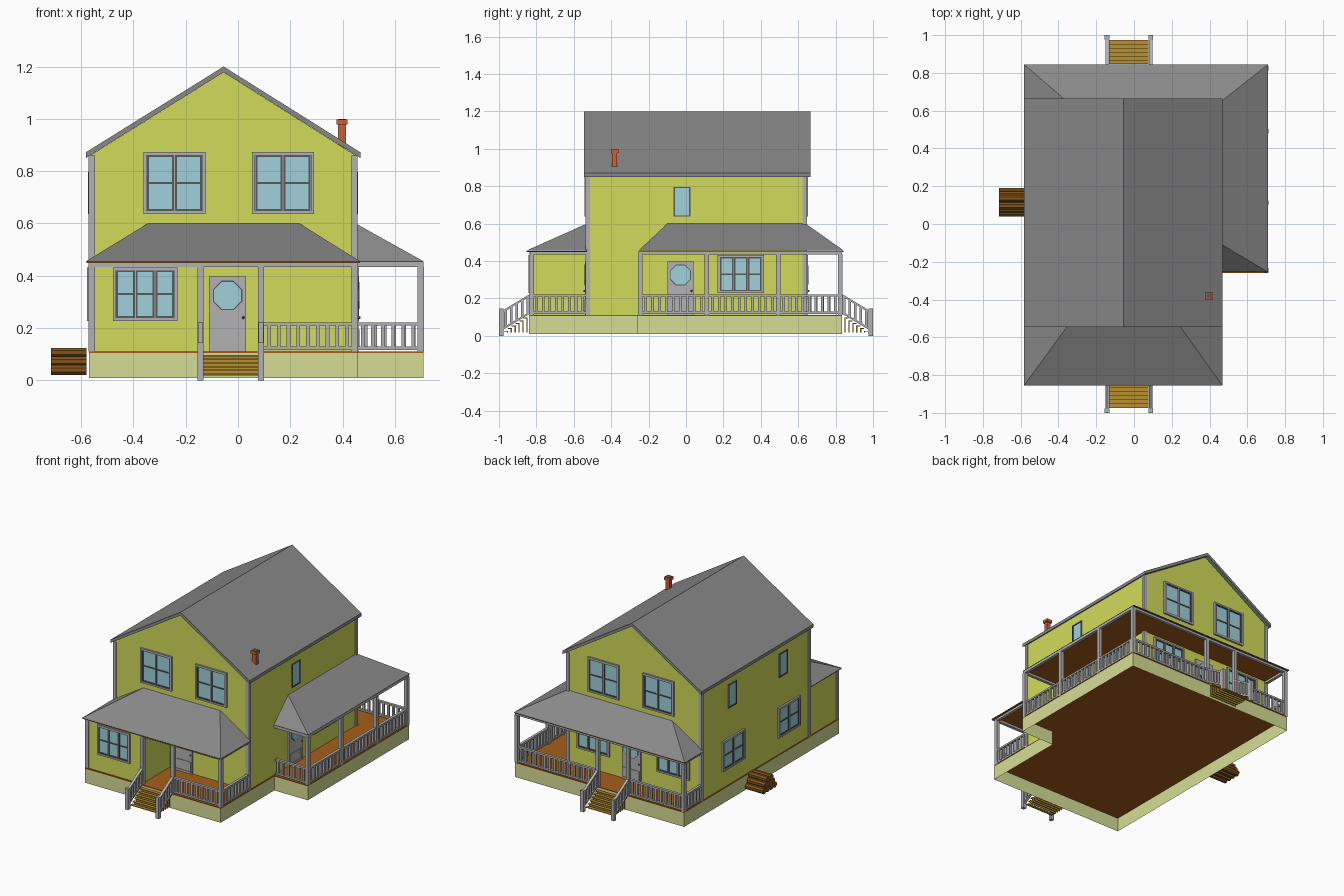
import bpy, bmesh
from math import pi, cos, sin
from mathutils import Matrix, Vector

if "Cube" in bpy.data.objects:
    bpy.data.objects.remove(bpy.data.objects["Cube"])


def material(name, rgb):
    m = bpy.data.materials.new(name)
    m.diffuse_color = (*rgb, 1)
    m.use_nodes = True
    m.node_tree.nodes["Principled BSDF"].inputs["Base Color"].default_value = m.diffuse_color
    return m


WALL = material("wall_yellow", (0.65, 0.71, 0.10))
STONE = material("foundation_pale", (0.67, 0.72, 0.30))
DECK = material("deck_brown", (0.38, 0.11, 0.01))
STEP = material("step_wood", (0.48, 0.28, 0.03))
LOG = material("log_brown", (0.22, 0.09, 0.01))
GLASS = material("glass_blue", (0.35, 0.64, 0.72))
BRICK = material("brick_red", (0.60, 0.12, 0.04))
DARK = material("dark_grey", (0.10, 0.10, 0.10))
ROOF = material("roof_grey", (0.25, 0.25, 0.25))
TRIM = material("trim_grey", (0.45, 0.45, 0.45))


def finish(name, bm, mat, matrix=None):
    bmesh.ops.recalc_face_normals(bm, faces=bm.faces)
    me = bpy.data.meshes.new(name)
    bm.to_mesh(me)
    bm.free()
    me.materials.append(mat)
    ob = bpy.data.objects.new(name, me)
    if matrix:
        ob.matrix_world = matrix
    bpy.context.collection.objects.link(ob)


def prism(bm, pts, vec, caps=True):
    """Extrude a closed outline of 3D points along vec."""
    a = [bm.verts.new(p) for p in pts]
    b = [bm.verts.new(Vector(p) + Vector(vec)) for p in pts]
    n = len(a)
    for i in range(n):
        bm.faces.new((a[i], a[(i + 1) % n], b[(i + 1) % n], b[i]))
    if caps:
        bm.faces.new(a)
        bm.faces.new(b)


def box(bm, x0, x1, y0, y1, z0, z1):
    prism(bm, [(x0, y0, z0), (x1, y0, z0), (x1, y1, z0), (x0, y1, z0)], (0, 0, z1 - z0))


def boxes(name, mat, items, matrix=None):
    bm = bmesh.new()
    for b in items:
        box(bm, *b)
    finish(name, bm, mat, matrix)


def bar(bm, p, q, w, h):
    """Rectangular bar between two points with plumb ends."""
    p, q = Vector(p), Vector(q)
    d = q - p
    s = Vector((-d.y, d.x, 0)).normalized() * w / 2
    u = Vector((0, 0, h / 2))
    prism(bm, [p - s - u, p + s - u, p + s + u, p - s + u], d)


def faces(name, mat, verts, polys):
    bm = bmesh.new()
    v = [bm.verts.new(p) for p in verts]
    for f in polys:
        bm.faces.new([v[i] for i in f])
    finish(name, bm, mat)


# foundation skirt (open underneath) and deck
plan = [(-.57, -.84), (.457, -.84), (.457, -.26), (.71, -.26), (.71, .835), (-.57, .835)]
bm = bmesh.new()
prism(bm, [(x, y, .01) for x, y in plan], (0, 0, .095), caps=False)
finish("foundation", bm, STONE)
bm = bmesh.new()
prism(bm, [(x, y, .105) for x, y in plan], (0, 0, .006))
finish("deck", bm, DECK)

# house body and front room
X0, X1, Y0, Y1, RX = -.565, .45, -.53, .64, -.055
bm = bmesh.new()
prism(bm, [(X0, Y0, .111), (X1, Y0, .111), (X1, Y0, .86), (RX, Y0, 1.178), (X0, Y0, .86)], (0, Y1 - Y0, 0))
finish("house_walls", bm, WALL)
boxes("front_room", WALL, [(X0, -.145, -.83, Y0, .111, .45)])

# main roof
bm = bmesh.new()
prism(bm, [(-.582, -.545, .85), (-.582, -.545, .872), (RX, -.545, 1.2), (.468, -.545, .872),
           (.468, -.545, .85), (RX, -.545, 1.178)], (0, 1.21, 0))
finish("main_roof", bm, ROOF)

# corner boards
items = []
for x in (-.571, .433):
    for y in (-.536, .624):
        items.append((x, x + .024, y, y + .022, .111, .86))
items.append((-.571, -.547, -.836, -.814, .111, .45))
boxes("corner_boards", TRIM, items)

# porch roofs
E, T = .455, .60
faces("front_porch_roof", ROOF,
      [(-.582, -.855, E), (.468, -.855, E), (.468, -.53, E), (-.582, -.53, E), (-.345, -.53, T), (.235, -.53, T)],
      [(0, 1, 5, 4), (1, 2, 5), (0, 4, 3)])
faces("wrap_porch_roof", ROOF,
      [(.45, -.255, E), (.71, -.255, E), (.71, .845, E), (-.582, .845, E), (-.582, .64, E),
       (.45, -.10, T), (.45, .64, T), (-.345, .64, T)],
      [(0, 1, 5), (1, 2, 6, 5), (2, 3, 7, 6), (3, 4, 7)])
boxes("porch_ceilings", DECK, [(-.58, .466, -.853, -.53, .449, .454),
                               (.45, .708, -.253, .843, .449, .454),
                               (-.58, .45, .64, .843, .449, .454)])

# porch beams under the eaves
bm = bmesh.new()
for p, q in [((-.57, -.825), (.457, -.825)), ((.446, -.835), (.446, -.53)), ((.45, -.245), (.71, -.245)),
             ((.699, -.255), (.699, .835)), ((.71, .825), (-.57, .825)), ((-.56, .835), (-.56, .64))]:
    bar(bm, (*p, .443), (*q, .443), .02, .018)
finish("porch_beams", bm, TRIM)

# porch posts
posts = [(-.143, -.825), (.088, -.825), (.446, -.825), (.699, -.245), (.699, .112), (.699, .492),
         (.699, .825), (.088, .825), (-.143, .825), (-.56, .825)]
boxes("porch_posts", TRIM, [(x - .012, x + .012, y - .012, y + .012, .111, .436) for x, y in posts])


# railings with balusters
def rail(bm, p, q):
    p, q = Vector(p), Vector(q)
    for h in (.012, .105):
        bar(bm, p + Vector((0, 0, h)), q + Vector((0, 0, h)), .018, .012)
    n = max(2, round((q - p).length / .036))
    for i in range(n):
        c = p.lerp(q, (i + .5) / n)
        box(bm, c.x - .007, c.x + .007, c.y - .007, c.y + .007, c.z + .012, c.z + .105)


bm = bmesh.new()
for p, q in [((.10, -.825), (.435, -.825)), ((.446, -.815), (.446, -.536)), ((.457, -.245), (.69, -.245)),
             ((.699, -.235), (.699, .10)), ((.699, .124), (.699, .48)), ((.699, .504), (.699, .815)),
             ((.69, .825), (.10, .825)), ((-.155, .825), (-.55, .825)), ((-.56, .815), (-.56, .646))]:
    rail(bm, (*p, .111), (*q, .111))
finish("porch_railings", bm, TRIM)

# front and back stairs
for name, s in (("front", -1), ("back", 1)):
    bm = bmesh.new()
    for i in range(6):
        y, z = s * (.85 + .021 * i), .097 - .014 * i
        box(bm, -.132, .077, min(y, y + s * .019), max(y, y + s * .019), z - .005, z)
        box(bm, -.132, .077, y - .003, y + .003, .018, z)
    finish(name + "_steps", bm, STEP)
    bm = bmesh.new()
    for x in (-.143, .088):
        box(bm, x - .012, x + .012, s * .988 - .012, s * .988 + .012, 0, .145)
        rail(bm, (x, s * .98, .025), (x, s * .83, .115))
    finish(name + "_stair_rails", bm, TRIM)

# windows and doors are built facing -y, then turned onto their wall
FACING = {"front": (0, Y0), "right": (pi / 2, X1), "back": (pi, Y1), "left": (-pi / 2, X0), "room": (0, -.83)}


def on_wall(side, u):
    ang, d = FACING[side]
    pos = (d, u, 0) if side in ("right", "left") else (u, d, 0)
    return Matrix.Translation(pos) @ Matrix.Rotation(ang, 4, 'Z')


def border(w, z0, z1, t, depth, cx=0):
    a, b = cx - w / 2, cx + w / 2
    return [(a, a + t, -depth, 0, z0, z1), (b - t, b, -depth, 0, z0, z1),
            (a + t, b - t, -depth, 0, z0, z0 + t), (a + t, b - t, -depth, 0, z1 - t, z1)]


def window(name, side, u, w, z0, z1, cols):
    m = on_wall(side, u)
    t = .011 if cols > 1 else 0
    if t:
        trim = border(w, z0, z1, t, .012)
    iw, a, b = w - 2 * t, z0 + t, z1 - t
    boxes(name + "_glass", GLASS, [(-iw / 2, iw / 2, -.004, 0, a, b)], m)
    sash, step, zm = [], iw / cols, (a + b) / 2
    for i in range(cols):
        cx = -iw / 2 + (i + .5) * step
        sash += border(step - (.004 if t else 0), a, b, .007, .008, cx)
        if t:
            sash.append((cx - step / 2 + .009, cx + step / 2 - .009, -.008, 0, zm - .004, zm + .004))
            if i:
                trim.append((cx - step / 2 - .002, cx - step / 2 + .002, -.01, 0, a, b))
    boxes(name + "_sash", DARK, sash, m)
    if t:
        boxes(name + "_trim", TRIM, trim, m)


for side in ("front", "back"):
    for i, u in enumerate((-.243, .172)):
        window(f"{side}_upper_window_{i}", side, u, .236, .637, .873, 2)
window("front_lower_window", "room", -.355, .247, .228, .432, 3)
window("right_lower_window", "right", .293, .247, .228, .432, 3)
for i, u in enumerate((-.355, .25)):
    window(f"back_lower_window_{i}", "back", u, .247, .228, .432, 3)
for i, u in enumerate((.30, -.30)):
    window(f"left_lower_window_{i}", "left", u, .236, .228, .432, 2)
for i, (side, u) in enumerate((("right", -.022), ("left", .31), ("left", -.24))):
    window(f"narrow_window_{i}", side, u, .09, .637, .797, 1)


def door(name, side, u):
    m = on_wall(side, u)
    boxes(name, TRIM, [(-.07, .07, -.01, 0, .111, .398)] + border(.126, .12, .194, .007, .014), m)
    for part, r, d, mat in (("_glass_rim", .061, .012, DARK), ("_glass", .056, .014, GLASS)):
        bm = bmesh.new()
        prism(bm, [(r * cos(pi / 8 + k * pi / 4), 0, .325 + r * sin(pi / 8 + k * pi / 4)) for k in range(8)], (0, -d, 0))
        finish(name + part, bm, mat, m)
    bm = bmesh.new()
    bmesh.ops.create_icosphere(bm, subdivisions=1, radius=.006, matrix=Matrix.Translation((.06, -.014, .24)))
    finish(name + "_knob", bm, DARK, m)


door("front_door", "front", -.04)
door("right_door", "right", -.03)
door("back_door", "back", -.04)

# chimney with a wider cap and dark flue
boxes("chimney", BRICK, [(.383, .413, -.395, -.368, .88, .98), (.377, .419, -.402, -.362, .978, .998)])
boxes("chimney_flue", DARK, [(.384, .412, -.395, -.369, .99, 1.0)])

# stacked firewood
bm = bmesh.new()
for row, n in enumerate((4, 3, 2)):
    for i in range(n):
        y, z = .115 + (i - (n - 1) / 2) * .038, .04 + row * .033
        prism(bm, [(-.715, y + .02 * cos(k * pi / 4 + pi / 8), z + .02 * sin(k * pi / 4 + pi / 8)) for k in range(8)],
              (.135, 0, 0))
finish("firewood", bm, LOG)
